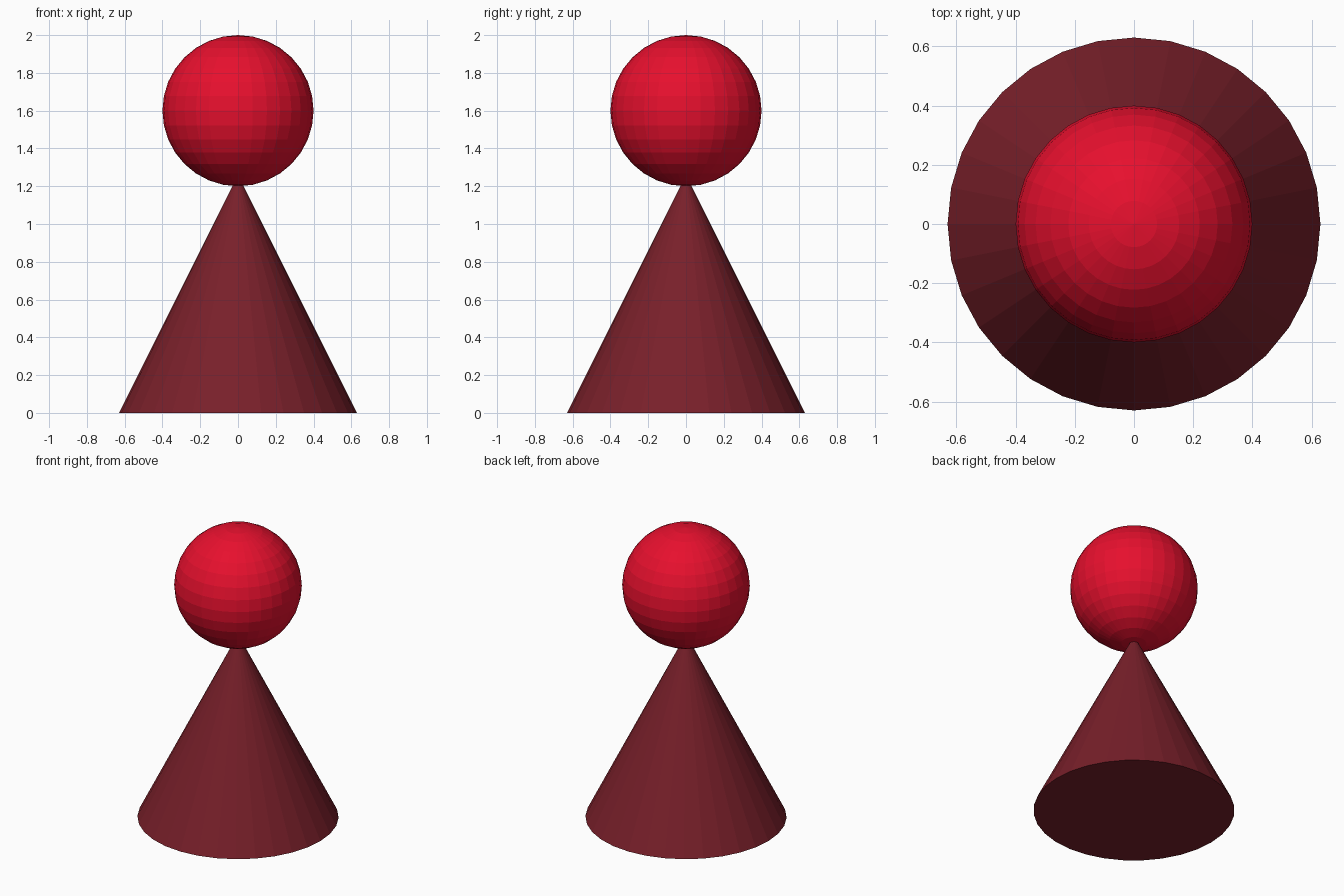
import bpy

if "Cube" in bpy.data.objects:
    bpy.data.objects.remove(bpy.data.objects["Cube"])


def paint(obj, name, rgb):
    mat = bpy.data.materials.new(name)
    mat.diffuse_color = (*rgb, 1.0)
    mat.use_nodes = True
    mat.node_tree.nodes["Principled BSDF"].inputs["Base Color"].default_value = mat.diffuse_color
    obj.data.materials.append(mat)


# Conical body, its tip tucked into the head
bpy.ops.mesh.primitive_cone_add(vertices=32, radius1=0.63, radius2=0,
                                depth=1.26, location=(0, 0, 0.63))
body = bpy.context.object
body.name = "body"
paint(body, "dark_red", (0.19, 0.014, 0.023))

# Round head
bpy.ops.mesh.primitive_uv_sphere_add(segments=32, ring_count=16, radius=0.4,
                                     location=(0, 0, 1.6))
head = bpy.context.object
head.name = "head"
paint(head, "bright_red", (0.8, 0.005, 0.027))
